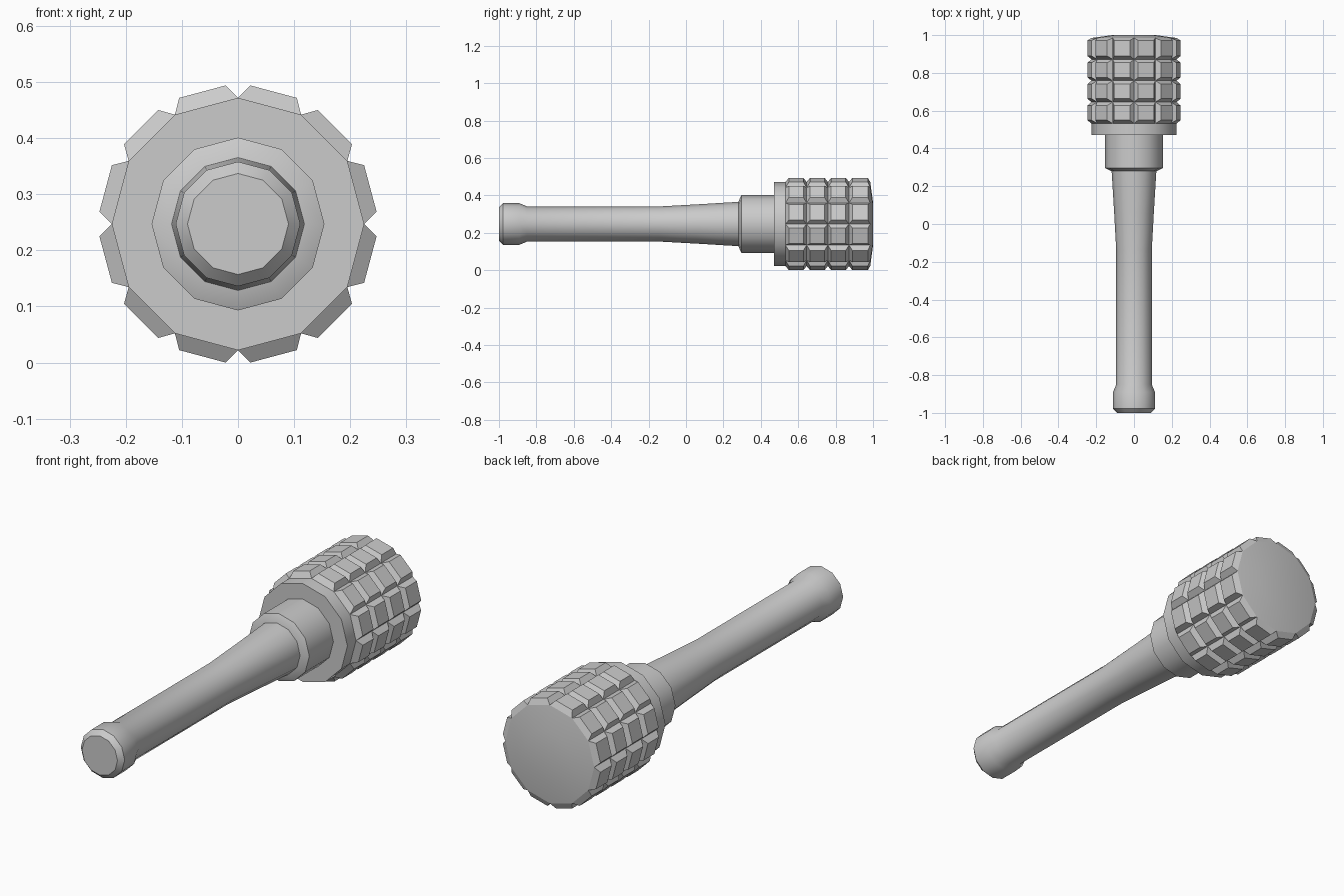
import bpy, bmesh
from math import sin, cos, radians

if "Cube" in bpy.data.objects:
    bpy.data.objects.remove(bpy.data.objects["Cube"])

SIDES = 12
CZ = 0.247          # height of the long axis
CORE_R, BLOCK_R = 0.225, 0.248
HEAD_Y0, HEAD_Y1, ROWS = 0.532, 0.985, 4


def point(deg, r, y):
    a = radians(deg)
    return (r * sin(a), y, CZ + r * cos(a))


def finish(name, bm, angle):
    bmesh.ops.remove_doubles(bm, verts=bm.verts, dist=1e-5)
    bmesh.ops.recalc_face_normals(bm, faces=bm.faces)
    mesh = bpy.data.meshes.new(name)
    bm.to_mesh(mesh)
    bm.free()
    ob = bpy.data.objects.new(name, mesh)
    bpy.context.collection.objects.link(ob)
    bpy.ops.object.select_all(action='DESELECT')
    ob.select_set(True)
    bpy.context.view_layer.objects.active = ob
    bpy.ops.object.shade_smooth_by_angle(angle=radians(angle))
    return ob


def lathe(name, profile):
    """12-sided solid around the y axis from (y, radius) pairs."""
    bm = bmesh.new()
    rings = [[bm.verts.new(point(i * 360 / SIDES, r, y)) for i in range(SIDES)]
             for y, r in profile]
    for a, b in zip(rings, rings[1:]):
        for i in range(SIDES):
            j = (i + 1) % SIDES
            bm.faces.new((a[i], a[j], b[j], b[i]))
    bm.faces.new(rings[0])
    bm.faces.new(rings[-1])
    return finish(name, bm, 35)


# Handle with end knob and flare towards the head
lathe("handle", [(-1.0, 0.09), (-0.978, 0.111), (-0.89, 0.111), (-0.85, 0.094),
                 (-0.14, 0.094), (0.06, 0.105), (0.29, 0.119)])

# Neck sleeve with chamfered front edge
lathe("neck", [(0.28, 0.119), (0.296, 0.154), (0.48, 0.154)])

# Head core: collar, groove floor and shallow domed cap
lathe("head_core", [(0.47, CORE_R), (HEAD_Y0, CORE_R), (HEAD_Y1, CORE_R), (1.0, 0.115)])

# Raised grip blocks separated by V grooves
bm = bmesh.new()
pitch = (HEAD_Y1 - HEAD_Y0) / ROWS
step = 360 / SIDES
for row in range(ROWS):
    y0 = HEAD_Y0 + row * pitch
    y1 = y0 + pitch
    end_inset = 0.013 if row == ROWS - 1 else 0.018
    for i in range(SIDES):
        a0, a1 = i * step, (i + 1) * step
        base = [bm.verts.new(point(a, CORE_R, y))
                for a, y in ((a0, y0), (a1, y0), (a1, y1), (a0, y1))]
        t0, t1 = y0 + 0.018, y1 - end_inset
        top = [bm.verts.new(point(a, BLOCK_R, y))
               for a, y in ((a0 + 5, t0), (a1 - 5, t0), (a1 - 5, t1), (a0 + 5, t1))]
        bm.faces.new(top)
        for k in range(4):
            n = (k + 1) % 4
            bm.faces.new((base[k], base[n], top[n], top[k]))
finish("grip_blocks", bm, 25)
